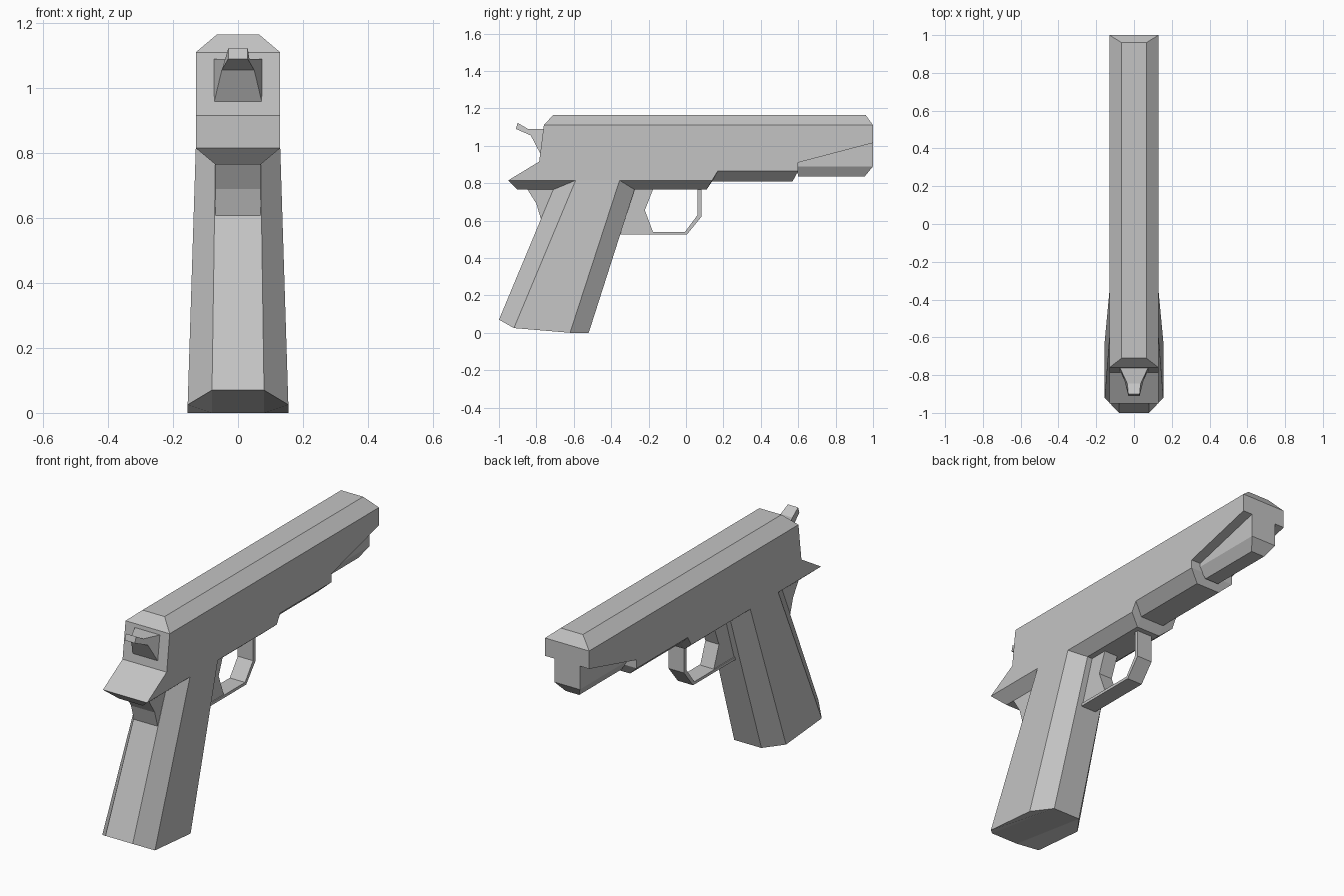
import bpy
import bmesh

cube = bpy.data.objects.get("Cube")
if cube:
    bpy.data.objects.remove(cube, do_unlink=True)

GREY = 0.55
metal = bpy.data.materials.new("plain_grey")
metal.use_nodes = True
metal.diffuse_color = (GREY, GREY, GREY, 1)
bsdf = metal.node_tree.nodes["Principled BSDF"]
bsdf.inputs["Base Color"].default_value = (GREY, GREY, GREY, 1)
bsdf.inputs["Roughness"].default_value = 0.6


def shell(name, rim, edge):
    """Mirrored solid: side faces follow rim, bevels run from rim to edge,
    and the two edges are bridged across the middle. Points are (x, y, z)."""
    bm = bmesh.new()

    def face(points):
        clean = []
        for p in points:
            if p not in clean:
                clean.append(p)
        if len(clean) > 2:
            bm.faces.new([bm.verts.new(p) for p in clean])

    def flip(p):
        return (-p[0], p[1], p[2])

    count = len(rim)
    for side in (tuple, flip):
        face([side(p) for p in rim])
        for i in range(count):
            j = (i + 1) % count
            face([side(p) for p in (rim[i], rim[j], edge[j], edge[i])])
    for i in range(count):
        j = (i + 1) % count
        face([edge[i], edge[j], flip(edge[j]), flip(edge[i])])

    bmesh.ops.remove_doubles(bm, verts=bm.verts[:], dist=0.0005)
    bmesh.ops.recalc_face_normals(bm, faces=bm.faces[:])
    mesh = bpy.data.meshes.new(name)
    bm.to_mesh(mesh)
    bm.free()
    mesh.materials.append(metal)
    obj = bpy.data.objects.new(name, mesh)
    bpy.context.collection.objects.link(obj)
    return obj


def bevelled(name, x, profile):
    """Profile entries are (y, z) or (y, z, bevel point)."""
    rim = [(x, p[0], p[1]) for p in profile]
    edge = [p[2] if len(p) > 2 else r for p, r in zip(profile, rim)]
    return shell(name, rim, edge)


# Slide and frame, with bevelled top and stepped bevelled underside
bevelled("body", 0.13, [
    (-0.785, 0.915),
    (-0.95, 0.815),
    (-0.95, 0.815, (0.07, -0.9, 0.765)),
    (0.14, 0.815, (0.07, 0.11, 0.765)),
    (0.17, 0.865, (0.07, 0.14, 0.81)),
    (0.6, 0.865, (0.07, 0.57, 0.81)),
    (0.6, 0.865),
    (0.6, 0.91),
    (1.0, 1.015),
    (1.0, 1.11),
    (1.0, 1.11, (0.065, 0.96, 1.165)),
    (-0.76, 1.11, (0.065, -0.71, 1.165)),
    (-0.76, 1.11),
])

# Narrow block under the muzzle
bevelled("muzzle_block", 0.075, [
    (0.59, 1.0),
    (0.59, 0.89),
    (0.59, 0.89, (0.04, 0.6, 0.835)),
    (1.0, 0.89, (0.04, 0.955, 0.835)),
    (1.0, 0.89),
    (1.0, 1.03),
])

# Grip widening towards the base
shell("grip",
      [(0.13, -0.59, 0.815), (0.155, -0.92, 0.025),
       (0.155, -0.62, 0.0), (0.13, -0.355, 0.815)],
      [(0.07, -0.71, 0.765), (0.08, -1.0, 0.07),
       (0.08, -0.52, 0.0), (0.07, -0.275, 0.765)])

# Web between grip and rear of frame
bevelled("grip_web", 0.07, [
    (-0.85, 0.77), (-0.8, 0.69), (-0.775, 0.605), (-0.65, 0.77)])

# Trigger
bevelled("trigger", 0.04, [
    (-0.175, 0.77), (-0.22, 0.655), (-0.175, 0.535),
    (-0.37, 0.535), (-0.3, 0.77)])

# Trigger guard
bevelled("trigger_guard", 0.045, [
    (0.082, 0.77), (0.082, 0.62), (0.005, 0.525), (-0.4, 0.525),
    (-0.4, 0.54), (-0.005, 0.54), (0.062, 0.63), (0.062, 0.77)])

# Hammer tapering to a raised spur
hammer = [
    (0.075, -0.775, 0.95), (0.05, -0.83, 1.055), (0.03, -0.91, 1.09),
    (0.03, -0.9, 1.122), (0.035, -0.845, 1.09), (0.075, -0.76, 1.09)]
shell("hammer", hammer, hammer)
